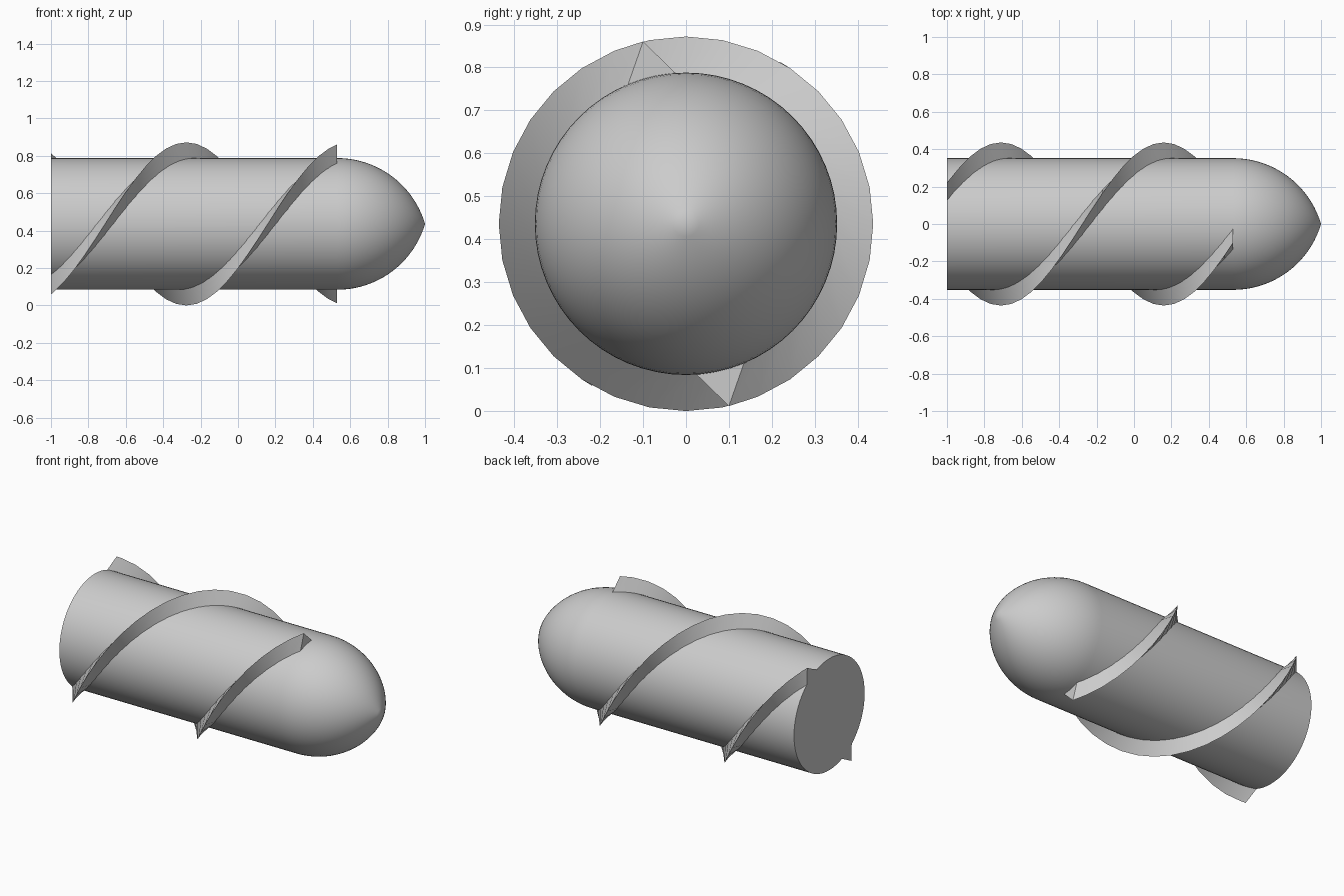
import bpy, bmesh, math

if "Cube" in bpy.data.objects:
    bpy.data.objects.remove(bpy.data.objects["Cube"])

ZC = 0.436          # height of the long axis
R = 0.352           # shaft radius
R_OUT = 0.436       # ridge crest radius
X0, X1, TIP = -1.0, 0.53, 1.0
PITCH, PHASE = 1.74, -0.276   # one ridge points straight down at x = PHASE


def point(x, r, t):
    return (x, -r * math.sin(t), ZC - r * math.cos(t))


def finish(name, bm):
    bmesh.ops.recalc_face_normals(bm, faces=bm.faces)
    mesh = bpy.data.meshes.new(name)
    bm.to_mesh(mesh)
    bm.free()
    obj = bpy.data.objects.new(name, mesh)
    bpy.context.collection.objects.link(obj)
    bpy.ops.object.select_all(action='DESELECT')
    obj.select_set(True)
    bpy.context.view_layer.objects.active = obj
    bpy.ops.object.shade_smooth_by_angle(angle=math.radians(30))


def loft(name, rings, tip=None):
    """Skin a row of closed rings, cap the start, and cap or point the end."""
    bm = bmesh.new()
    rows = [[bm.verts.new(p) for p in ring] for ring in rings]
    n = len(rows[0])
    for a, b in zip(rows, rows[1:]):
        for i in range(n):
            j = (i + 1) % n
            bm.faces.new((a[i], a[j], b[j], b[i]))
    bm.faces.new(rows[0])
    if tip:
        v = bm.verts.new(tip)
        for i in range(n):
            bm.faces.new((rows[-1][i], rows[-1][(i + 1) % n], v))
    else:
        bm.faces.new(rows[-1])
    finish(name, bm)


# Round shaft with a pointed arch-shaped nose
length = TIP - X1
arc = (R * R + length * length) / (2 * R)
sweep = math.asin(length / arc)
profile = [(X0, R)]
for k in range(20):
    a = sweep * k / 20
    profile.append((X1 + arc * math.sin(a), arc * math.cos(a) - (arc - R)))
SIDES = 64
loft("shaft_and_nose",
     [[point(x, r, 2 * math.pi * i / SIDES) for i in range(SIDES)] for x, r in profile],
     (TIP, 0, ZC))

# Two opposite triangular ridges winding along the shaft
HALF = math.radians(10)
STEP = 2 * math.pi / 32


def turn(x):
    return 2 * math.pi * (x - PHASE) / PITCH


angles = [turn(X0)]
angles += [k * STEP for k in range(-40, 40) if turn(X0) + 0.02 < k * STEP < turn(X1) - 0.02]
angles.append(turn(X1))
for name, offset in (("spiral_ridge_a", 0), ("spiral_ridge_b", math.pi)):
    rings = []
    for t in angles:
        x, c = PHASE + t * PITCH / (2 * math.pi), t + offset
        rings.append([point(x, R - 0.005, c - HALF), point(x, R_OUT, c),
                      point(x, R - 0.005, c + HALF)])
    loft(name, rings)
